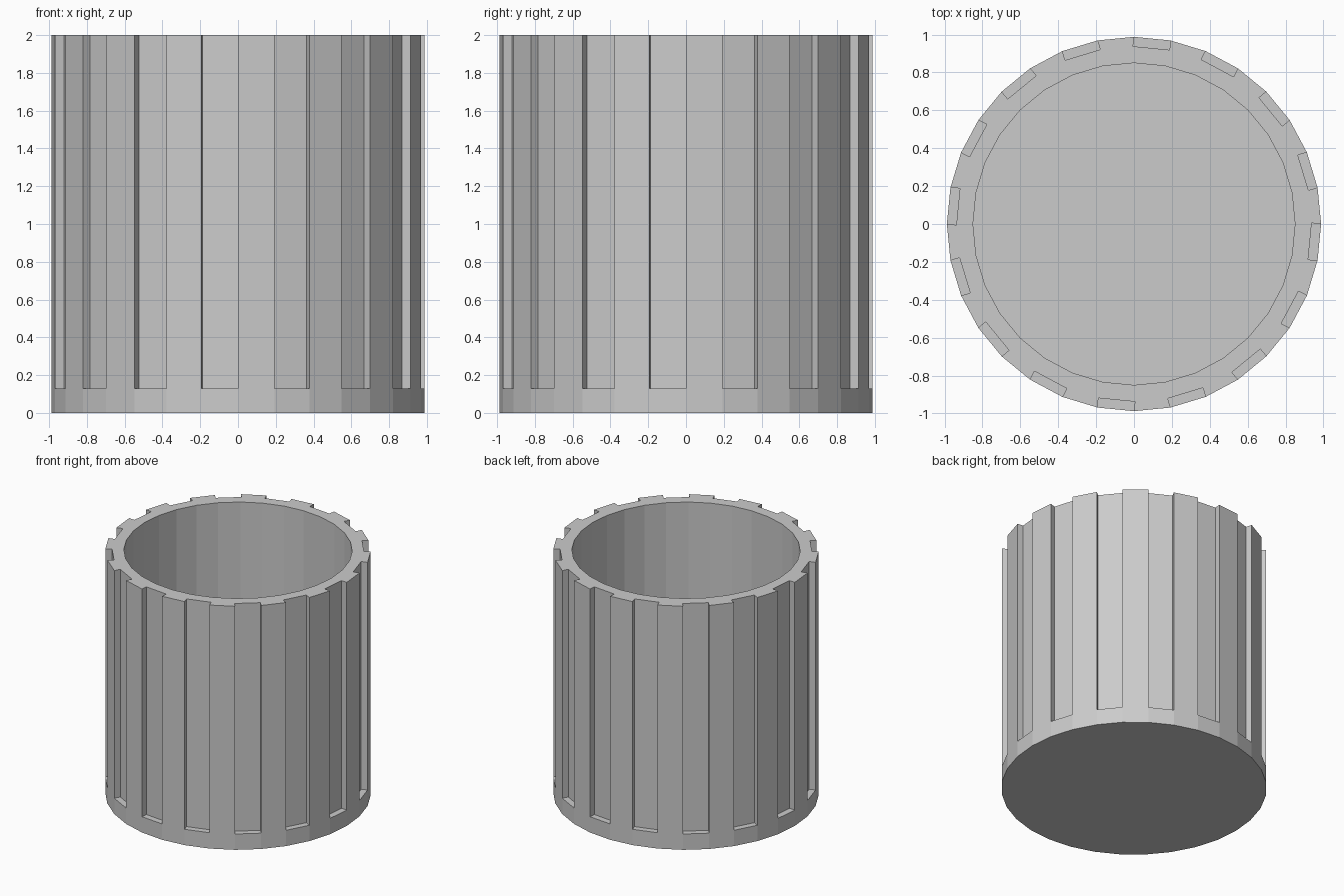
import bpy, bmesh
from math import cos, sin, pi

if "Cube" in bpy.data.objects:
    bpy.data.objects.remove(bpy.data.objects["Cube"])

N = 32                      # sides; every second side carries a groove
R, R_IN = 0.988, 0.85       # outer and inner radius
DEPTH = 0.05                # groove depth
H, LEDGE, FLOOR = 2.0, 0.13, 0.13
STEP = 2 * pi / N

bm = bmesh.new()


def ring(r, z):
    return [bm.verts.new((r * cos(i * STEP), r * sin(i * STEP), z)) for i in range(N)]


def groove_corners(z):
    # square-cut inner corners of the grooves (on odd sides)
    pts = {}
    for i in range(1, N, 2):
        m = (i + 0.5) * STEP
        for k in (i, (i + 1) % N):
            pts[k] = bm.verts.new((R * cos(k * STEP) - DEPTH * cos(m),
                                   R * sin(k * STEP) - DEPTH * sin(m), z))
    return pts


base, ledge, rim = ring(R, 0), ring(R, LEDGE), ring(R, H)
g_low, g_top = groove_corners(LEDGE), groove_corners(H)
bore_top, bore_low = ring(R_IN, H), ring(R_IN, FLOOR)

# underside and cup floor
bm.faces.new(base[::-1])
bm.faces.new(bore_low)

for i in range(N):
    j = (i + 1) % N
    # base band and bore wall
    bm.faces.new((base[i], base[j], ledge[j], ledge[i]))
    bm.faces.new((bore_low[j], bore_low[i], bore_top[i], bore_top[j]))
    if i % 2:
        # groove: ledge, back wall, two sides, rim behind it
        bm.faces.new((ledge[i], ledge[j], g_low[j], g_low[i]))
        bm.faces.new((g_low[i], g_low[j], g_top[j], g_top[i]))
        bm.faces.new((ledge[i], g_low[i], g_top[i], rim[i]))
        bm.faces.new((g_low[j], ledge[j], rim[j], g_top[j]))
        bm.faces.new((g_top[i], g_top[j], bore_top[j], bore_top[i]))
    else:
        # rib: outer wall and rim
        bm.faces.new((ledge[i], ledge[j], rim[j], rim[i]))
        bm.faces.new((g_top[i], rim[i], rim[j], g_top[j], bore_top[j], bore_top[i]))

bmesh.ops.recalc_face_normals(bm, faces=bm.faces)
mesh = bpy.data.meshes.new("ribbed_cup")
bm.to_mesh(mesh)
bm.free()
bpy.context.collection.objects.link(bpy.data.objects.new("ribbed_cup", mesh))
